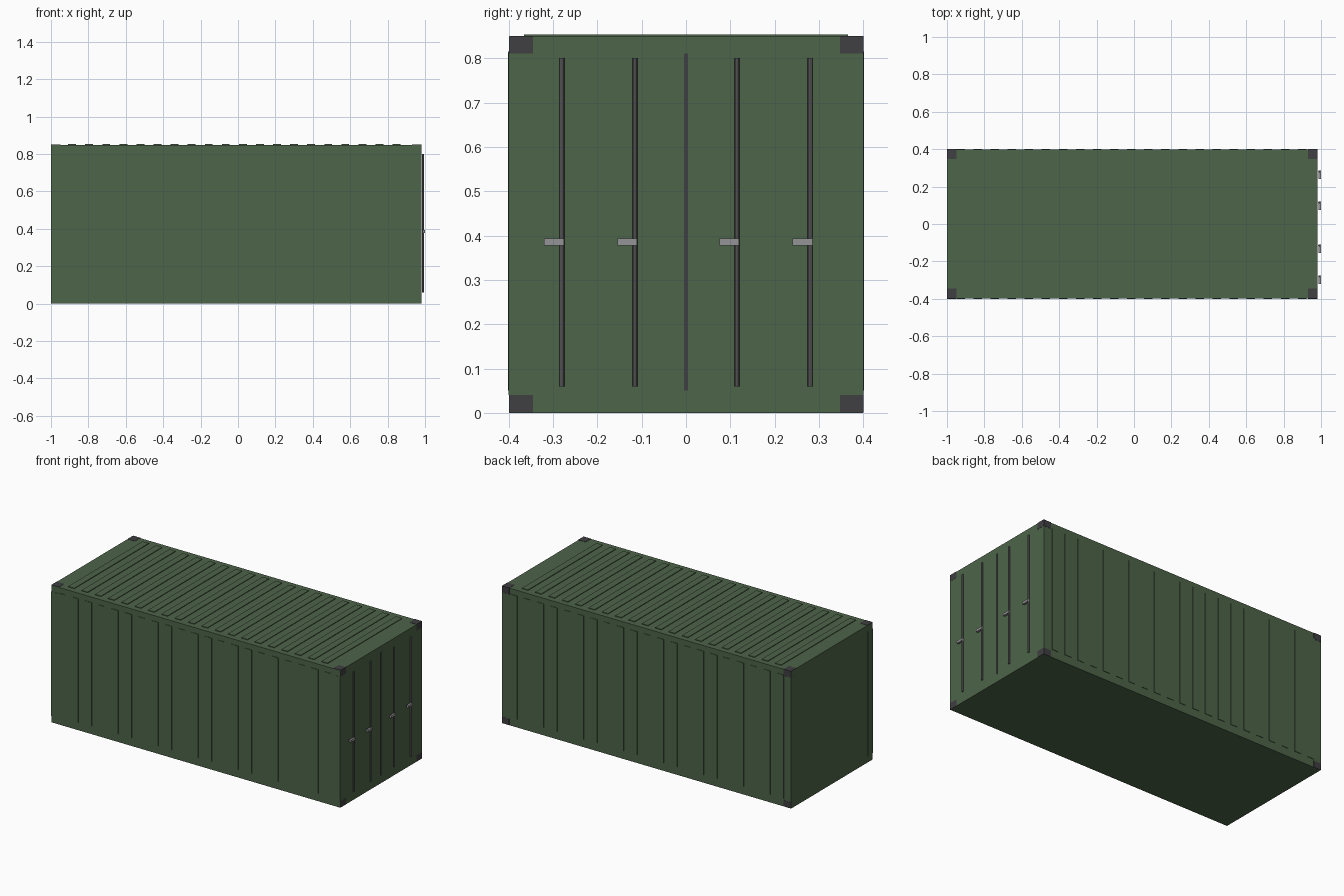
import bpy
import bmesh
from mathutils import Matrix, Vector

if "Cube" in bpy.data.objects:
    bpy.data.objects.remove(bpy.data.objects["Cube"])


def material(name, rgb):
    m = bpy.data.materials.new(name)
    m.diffuse_color = (*rgb, 1)
    m.use_nodes = True
    m.node_tree.nodes["Principled BSDF"].inputs["Base Color"].default_value = m.diffuse_color
    return m


GREEN = material("green paint", (0.075, 0.128, 0.066))
DARK = material("dark steel", (0.05, 0.05, 0.054))
STEEL = material("bar steel", (0.14, 0.14, 0.145))
LIGHT = material("handle steel", (0.3, 0.3, 0.31))


def boxes(name, spans, mat):
    """One object made of boxes, each given as (x0, x1, y0, y1, z0, z1)."""
    bm = bmesh.new()
    for x0, x1, y0, y1, z0, z1 in spans:
        lo, hi = Vector((x0, y0, z0)), Vector((x1, y1, z1))
        size = Matrix.Diagonal((*(hi - lo), 1))
        bmesh.ops.create_cube(bm, size=1, matrix=Matrix.Translation((lo + hi) / 2) @ size)
    me = bpy.data.meshes.new(name)
    bm.to_mesh(me)
    bm.free()
    ob = bpy.data.objects.new(name, me)
    ob.data.materials.append(mat)
    bpy.context.collection.objects.link(ob)
    return ob


X0, X1, Y, H = -1.0, 0.98, 0.4, 0.85
PITCH, RIB = 0.0913, 0.0455

# Main shell
boxes("container_body", [(X0, X1, 0.001 - Y, Y - 0.001, 0, H - 0.001)], GREEN)

# Corner posts
posts = [(x, x + 0.05, y, y + 0.05, 0.04, H - 0.04)
         for x in (X0 - 0.0005, X1 - 0.0495) for y in (-Y, Y - 0.05)]
boxes("corner_posts", posts, GREEN)

# Vertical ribs on both long sides
ribs = []
for i in range(21):
    x = -0.95 + i * PITCH
    ribs.append((x, x + RIB, -Y - 0.002, -Y + 0.01, 0.05, 0.815))
    ribs.append((x, x + RIB, Y - 0.01, Y + 0.002, 0.05, 0.815))
boxes("side_ribs", ribs, GREEN)

# Cross ribs on the roof
roof = [(-0.908 + i * PITCH, -0.908 + i * PITCH + 0.042, -0.365, 0.365, H - 0.01, H + 0.003)
        for i in range(20)]
boxes("roof_ribs", roof, GREEN)

# Corner castings, a hair proud of the back, top and door end
castings = [(x, x + 0.05, y, y + 0.053, z, z + 0.04)
            for x in (X0 + 0.0005, X1 - 0.049)
            for y in (-Y + 0.0015, Y - 0.0525)
            for z in (0.0005, H - 0.0395)]
boxes("corner_castings", castings, DARK)

# Gap strip between the doors
boxes("door_seam", [(X1 - 0.005, X1 + 0.002, -0.004, 0.004, 0.05, 0.81)], DARK)

# Locking bars with handles
for i, y in enumerate((-0.28, -0.115, 0.115, 0.28)):
    bpy.ops.mesh.primitive_cylinder_add(vertices=8, radius=0.0055, depth=0.74,
                                        location=(X1 + 0.01, y, 0.43))
    bar = bpy.context.object
    bar.name = f"locking_bar_{i + 1}"
    bar.data.materials.append(STEEL)
    boxes(f"bar_handle_{i + 1}",
          [(X1 + 0.006, X1 + 0.019, y - 0.04, y + 0.005, 0.378, 0.393)], LIGHT)
